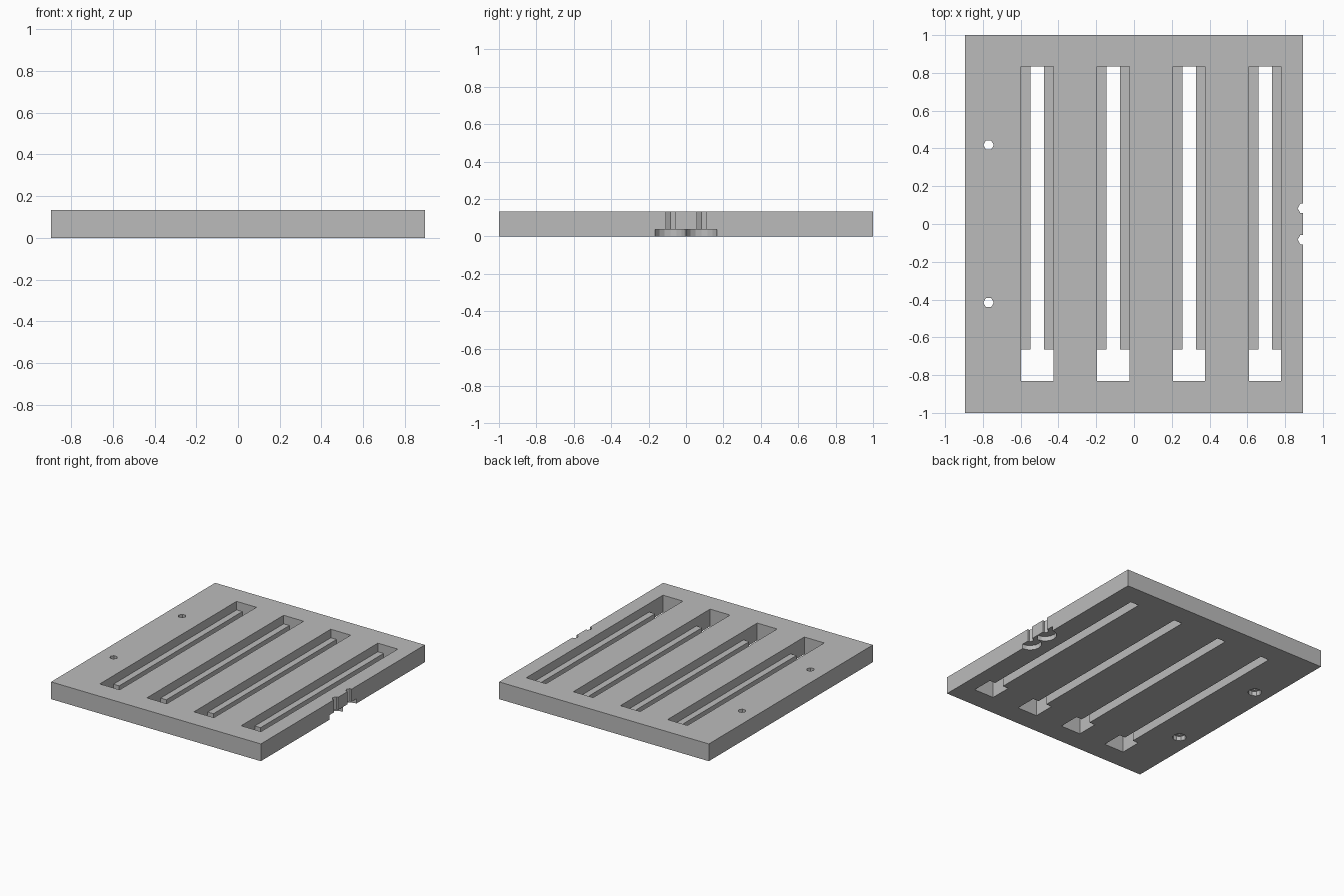
import bpy
import bmesh
from math import cos, sin, tau

if "Cube" in bpy.data.objects:
    bpy.data.objects.remove(bpy.data.objects["Cube"], do_unlink=True)

HALF_W, HALF_L, THICK = 0.895, 1.0, 0.133
LEDGE_TOP = 0.067
BORE_DEPTH = 0.036
OVER = 0.05  # how far cutters reach past the plate

grey = bpy.data.materials.new("light_grey")
grey.use_nodes = True
grey.diffuse_color = (0.5, 0.5, 0.5, 1)
grey.node_tree.nodes["Principled BSDF"].inputs["Base Color"].default_value = (0.5, 0.5, 0.5, 1)


def prism(name, outline, z0, z1):
    """Extrude a counter-clockwise xy outline from z0 up to z1."""
    bm = bmesh.new()
    face = bm.faces.new([bm.verts.new((x, y, z0)) for x, y in outline])
    top = bmesh.ops.extrude_face_region(bm, geom=[face])["geom"]
    moved = [v for v in top if isinstance(v, bmesh.types.BMVert)]
    bmesh.ops.translate(bm, verts=moved, vec=(0, 0, z1 - z0))
    bmesh.ops.recalc_face_normals(bm, faces=bm.faces)
    mesh = bpy.data.meshes.new(name)
    bm.to_mesh(mesh)
    bm.free()
    mesh.materials.append(grey)
    obj = bpy.data.objects.new(name, mesh)
    bpy.context.collection.objects.link(obj)
    return obj


def rectangle(x0, x1, y0, y1):
    return [(x0, y0), (x1, y0), (x1, y1), (x0, y1)]


def polygon(x, y, radius, sides):
    return [(x + radius * cos(tau * i / sides), y + radius * sin(tau * i / sides))
            for i in range(sides)]


def cut(target, outline, z0, z1):
    """Subtract a prism from the target and discard the cutter."""
    cutter = prism("cutter", outline, z0, z1)
    cutter.hide_render = True
    mod = target.modifiers.new("cut", "BOOLEAN")
    mod.operation = "DIFFERENCE"
    mod.solver = "EXACT"
    mod.object = cutter
    bpy.ops.object.select_all(action="DESELECT")
    bpy.context.view_layer.objects.active = target
    target.select_set(True)
    bpy.ops.object.modifier_apply(modifier=mod.name)
    bpy.data.objects.remove(cutter, do_unlink=True)


# Flat plate
plate = prism("slotted_plate", rectangle(-HALF_W, HALF_W, -HALF_L, HALF_L), 0, THICK)

# Four slots: wide pocket above, narrow gap between ledges, open front end
FRONT, LEDGE_FRONT, BACK = -0.832, -0.665, 0.835
WIDE, NARROW = 0.085, 0.036
for i in range(4):
    x = -0.512 + 0.402 * i
    cut(plate, rectangle(x - WIDE, x + WIDE, FRONT, BACK), LEDGE_TOP, THICK + OVER)
    keyhole = [(x - WIDE, FRONT), (x + WIDE, FRONT),
               (x + WIDE, LEDGE_FRONT), (x + NARROW, LEDGE_FRONT),
               (x + NARROW, BACK), (x - NARROW, BACK),
               (x - NARROW, LEDGE_FRONT), (x - WIDE, LEDGE_FRONT)]
    cut(plate, keyhole, -OVER, THICK + OVER)

# Screw holes, each with a round bore in the underside: x, y, bore radius, bore sides
holes = [(-0.77, 0.418, 0.05, 10), (-0.77, -0.416, 0.05, 10),
         (0.8945, 0.083, 0.0825, 16), (0.8945, -0.083, 0.0825, 16)]
for x, y, radius, sides in holes:
    cut(plate, polygon(x, y, radius, sides), -OVER, BORE_DEPTH)
    cut(plate, polygon(x, y, 0.028, 6), -OVER, THICK + OVER)
